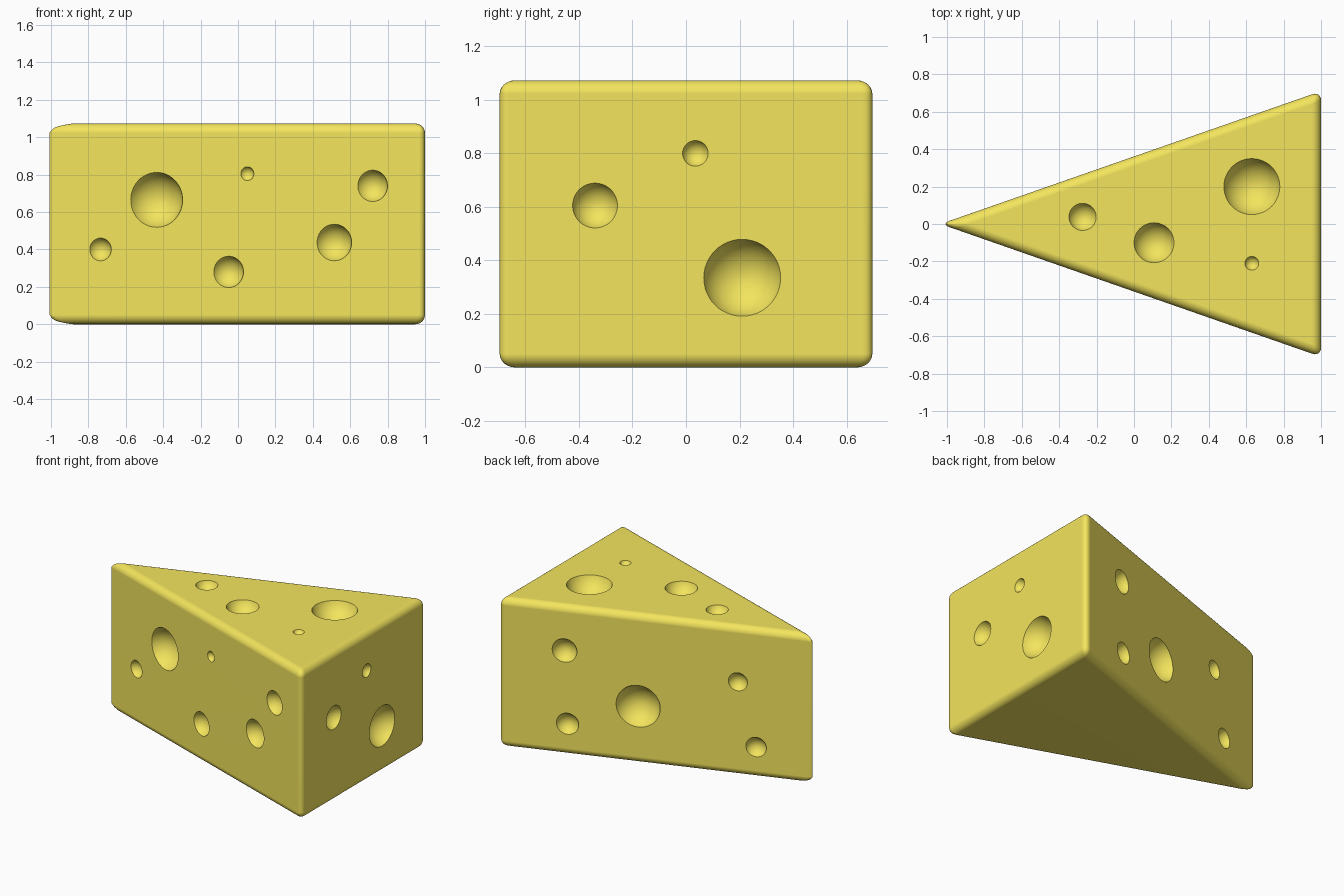
import bpy, bmesh, math
from mathutils import Vector, Matrix

if "Cube" in bpy.data.objects:
    bpy.data.objects.remove(bpy.data.objects["Cube"])

HEIGHT = 1.073
TIP_X, BACK_X, HALF_W = -1.035, 1.0, 0.71      # sharp triangle before rounding
SLOPE = HALF_W / (BACK_X - TIP_X)
OUT = 0.3                                      # bubble centre above face, in sphere radii

# holes: two face coordinates and the rim radius
FRONT = [(-0.435, 0.665, 0.147), (-0.735, 0.40, 0.061), (0.05, 0.805, 0.037),
         (-0.05, 0.28, 0.084), (0.515, 0.437, 0.098), (0.72, 0.74, 0.084)]
BACK = [(0.574, 0.752, 0.084), (0.555, 0.227, 0.076), (0.103, 0.414, 0.15),
        (-0.535, 0.675, 0.065), (-0.652, 0.221, 0.07)]
RIGHT = [(0.035, 0.80, 0.048), (-0.34, 0.605, 0.084), (0.21, 0.335, 0.144)]
TOP = [(0.63, 0.20, 0.15), (-0.275, 0.038, 0.073), (0.107, -0.10, 0.107), (0.63, -0.21, 0.037)]


def make_object(name, bm):
    bmesh.ops.recalc_face_normals(bm, faces=bm.faces)
    mesh = bpy.data.meshes.new(name)
    bm.to_mesh(mesh)
    bm.free()
    obj = bpy.data.objects.new(name, mesh)
    bpy.context.collection.objects.link(obj)
    return obj


def add_bubble(bm, point, normal, rim):
    normal = normal.normalized()
    radius = rim / math.sqrt(1 - OUT ** 2)
    turn = normal.to_track_quat('Z', 'Y').to_matrix().to_4x4()
    place = Matrix.Translation(Vector(point) + normal * radius * OUT)
    bmesh.ops.create_uvsphere(bm, u_segments=48, v_segments=24, radius=radius,
                              matrix=place @ turn)


# wedge: extruded triangle with all edges rounded
bm = bmesh.new()
outline = [(TIP_X, 0, 0), (BACK_X, -HALF_W, 0), (BACK_X, HALF_W, 0)]
base = bm.faces.new([bm.verts.new(p) for p in outline])
ext = bmesh.ops.extrude_face_region(bm, geom=[base])
bmesh.ops.translate(bm, vec=(0, 0, HEIGHT),
                    verts=[v for v in ext['geom'] if isinstance(v, bmesh.types.BMVert)])
bmesh.ops.recalc_face_normals(bm, faces=bm.faces)
bmesh.ops.bevel(bm, geom=list(bm.edges), offset=0.05, offset_type='OFFSET',
                segments=6, profile=0.5, affect='EDGES')
cheese = make_object("cheese_wedge", bm)

# bubbles to be cut out of each face
bm = bmesh.new()
for side, holes in ((-1, FRONT), (1, BACK)):
    for x, z, r in holes:
        add_bubble(bm, (x, side * SLOPE * (x - TIP_X), z), Vector((-SLOPE, side, 0)), r)
for y, z, r in RIGHT:
    add_bubble(bm, (BACK_X, y, z), Vector((1, 0, 0)), r)
for x, y, r in TOP:
    add_bubble(bm, (x, y, HEIGHT), Vector((0, 0, 1)), r)
cutter = make_object("bubble_cutter", bm)

# cut the holes, then remove the helper
bpy.context.view_layer.objects.active = cheese
cheese.select_set(True)
cut = cheese.modifiers.new("holes", 'BOOLEAN')
cut.operation = 'DIFFERENCE'
cut.solver = 'EXACT'
cut.object = cutter
bpy.ops.object.modifier_apply(modifier=cut.name)
bpy.data.objects.remove(cutter)

# smooth rounding with sharp hole rims and flat faces
bpy.ops.object.shade_smooth_by_angle(angle=math.radians(40))
weighted = cheese.modifiers.new("flat_faces", 'WEIGHTED_NORMAL')
weighted.keep_sharp = True

# yellow rind
mat = bpy.data.materials.new("cheese_yellow")
mat.diffuse_color = (0.9, 0.78, 0.11, 1)
mat.use_nodes = True
mat.node_tree.nodes["Principled BSDF"].inputs["Base Color"].default_value = mat.diffuse_color
cheese.data.materials.clear()
cheese.data.materials.append(mat)
